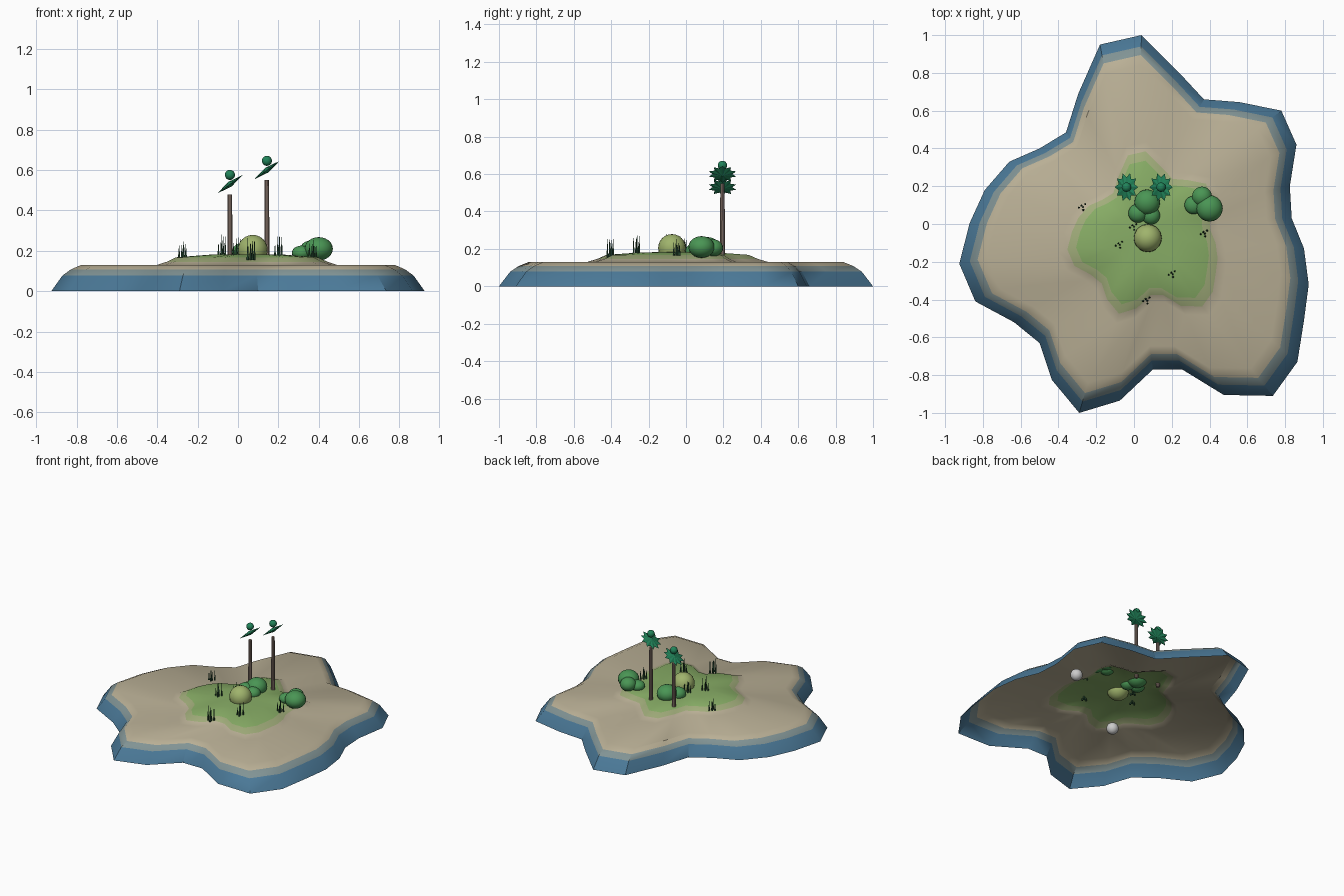
import bpy, bmesh, math, random
from mathutils import Matrix, Vector

if "Cube" in bpy.data.objects:
    bpy.data.objects.remove(bpy.data.objects["Cube"])

random.seed(4)


def material(name, r, g, b):
    m = bpy.data.materials.new(name)
    m.diffuse_color = (*[(c / 255) ** 2.2 for c in (r, g, b)], 1)
    m.use_nodes = True
    m.node_tree.nodes["Principled BSDF"].inputs["Base Color"].default_value = m.diffuse_color
    return m


WATER = material("water", 76, 120, 150)
SHORE = material("shore", 128, 146, 147)
SAND = material("sand", 184, 174, 148)
MEADOW = material("meadow", 160, 172, 122)
GRASS = material("grass", 135, 172, 102)
BUSH = material("bush", 75, 148, 85)
LIGHT = material("light_bush", 158, 178, 108)
PALM = material("palm", 38, 130, 90)
TRUNK = material("trunk", 145, 125, 115)
BLADE = material("blade", 48, 85, 60)


def finish(bm, name, mats, angle=35):
    me = bpy.data.meshes.new(name)
    bm.to_mesh(me)
    bm.free()
    ob = bpy.data.objects.new(name, me)
    bpy.context.collection.objects.link(ob)
    for m in mats:
        me.materials.append(m)
    bpy.ops.object.select_all(action='DESELECT')
    ob.select_set(True)
    bpy.context.view_layer.objects.active = ob
    if angle:
        bpy.ops.object.shade_smooth_by_angle(angle=math.radians(angle))
    return ob


# Island: one shoreline, repeated as shrinking rings, open underneath
OUTLINE = [(.04, 1), (.24, .8), (.37, .66), (.56, .645), (.78, .6), (.86, .42),
           (.825, .2), (.835, .03), (.9, -.13), (.925, -.32), (.9, -.51),
           (.865, -.73), (.735, -.91), (.475, -.905), (.255, -.77), (.1, -.77),
           (-.075, -.935), (-.29, -1), (-.435, -.825), (-.5, -.63),
           (-.635, -.52), (-.84, -.41), (-.925, -.21), (-.87, .005),
           (-.79, .18), (-.66, .33), (-.5, .4), (-.36, .485), (-.295, .69),
           (-.18, .95)]
# scale, height, sideways shift factor, material of the band inside it
RINGS = [(1, 0, 0, 0), (.94, .078, 0, 1), (.895, .108, 0, 2), (.84, .13, 0, 2),
         (.48, .131, 1, 2), (.43, .146, 1, 3), (.38, .168, 1, 4),
         (.2, .181, 1, 4)]
bm = bmesh.new()
loops = [[bm.verts.new((x * s + .045 * k, y * s - .045 * k, z))
          for x, y in OUTLINE] for s, z, k, _ in RINGS]
n = len(OUTLINE)
tip = bm.verts.new((.045, -.045, .184))
for i in range(n):
    j = (i + 1) % n
    for r in range(len(RINGS) - 1):
        a, b = loops[r], loops[r + 1]
        f = bm.faces.new((a[j], a[i], b[i], b[j]))
        f.material_index = RINGS[r][3]
    bm.faces.new((loops[-1][j], loops[-1][i], tip)).material_index = 4
finish(bm, "island", [WATER, SHORE, SAND, MEADOW, GRASS])


def blobs(name, mat, parts):
    bm = bmesh.new()
    for x, y, z, r, rz in parts:
        bmesh.ops.create_uvsphere(
            bm, u_segments=20, v_segments=12, radius=1,
            matrix=Matrix.Translation((x, y, z)) @ Matrix.Diagonal((r, r, rz, 1)))
    return finish(bm, name, [mat] if mat else [])


# Bushes
blobs("right_bush", BUSH, [(.4, .083, .21, .07, .058), (.36, .145, .205, .053, .046),
                           (.315, .1, .19, .048, .036)])
blobs("middle_bush", BUSH, [(.07, .115, .205, .068, .058), (.02, .057, .195, .05, .043),
                            (.09, .045, .19, .048, .04)])
blobs("light_bush", LIGHT, [(.073, -.075, .205, .074, .074)])

# Small stones sunk under the shell
blobs("buried_stones", None, [(.545, .065, .08, .04, .04), (-.085, -.32, .08, .04, .04)])


# Palms: trunk, tilted star of leaves, bud
def palm(name, x, y, top):
    bm = bmesh.new()
    bmesh.ops.create_cone(bm, cap_ends=True, segments=10, radius1=.0135, radius2=.0115,
                          depth=top - .15,
                          matrix=Matrix.Translation((x, y, (top + .15) / 2)))
    finish(bm, name + "_trunk", [TRUNK])
    bm = bmesh.new()
    place = Matrix.Translation((x, y, top + .05)) @ Matrix.Rotation(math.radians(-36), 4, 'Y')
    up, down = (bm.verts.new(place @ Vector((0, 0, h))) for h in (.014, -.014))
    count = 20
    rim = []
    for i in range(count):
        a = 2 * math.pi * i / count
        r = .053 if i % 2 else .077
        rim.append(bm.verts.new(place @ Vector((r * math.cos(a), r * math.sin(a), 0))))
    for i in range(count):
        j = (i + 1) % count
        bm.faces.new((rim[i], rim[j], up))
        bm.faces.new((rim[j], rim[i], down))
    finish(bm, name + "_leaves", [PALM], 0)
    blobs(name + "_bud", PALM, [(x, y, top + .096, .025, .025)])


palm("left_palm", -.04, .195, .48)
palm("right_palm", .143, .195, .55)

# Grass tufts: clusters of thin upright blades
bm = bmesh.new()
for x, y, z in [(-.27, .09, .17), (-.075, -.11, .175), (.375, -.05, .17),
                (.205, -.265, .17), (.07, -.405, .16), (0, -.015, .175)]:
    for k in range(5):
        h = random.uniform(.06, .115)
        a = k * 2.4
        d = .022 * math.sqrt(k / 4)
        bmesh.ops.create_cone(
            bm, cap_ends=True, segments=5, radius1=.006, radius2=.0005, depth=h,
            matrix=Matrix.Translation((x + d * math.cos(a), y + d * math.sin(a), z - .005 + h / 2)))
finish(bm, "grass_tufts", [BLADE], 0)
